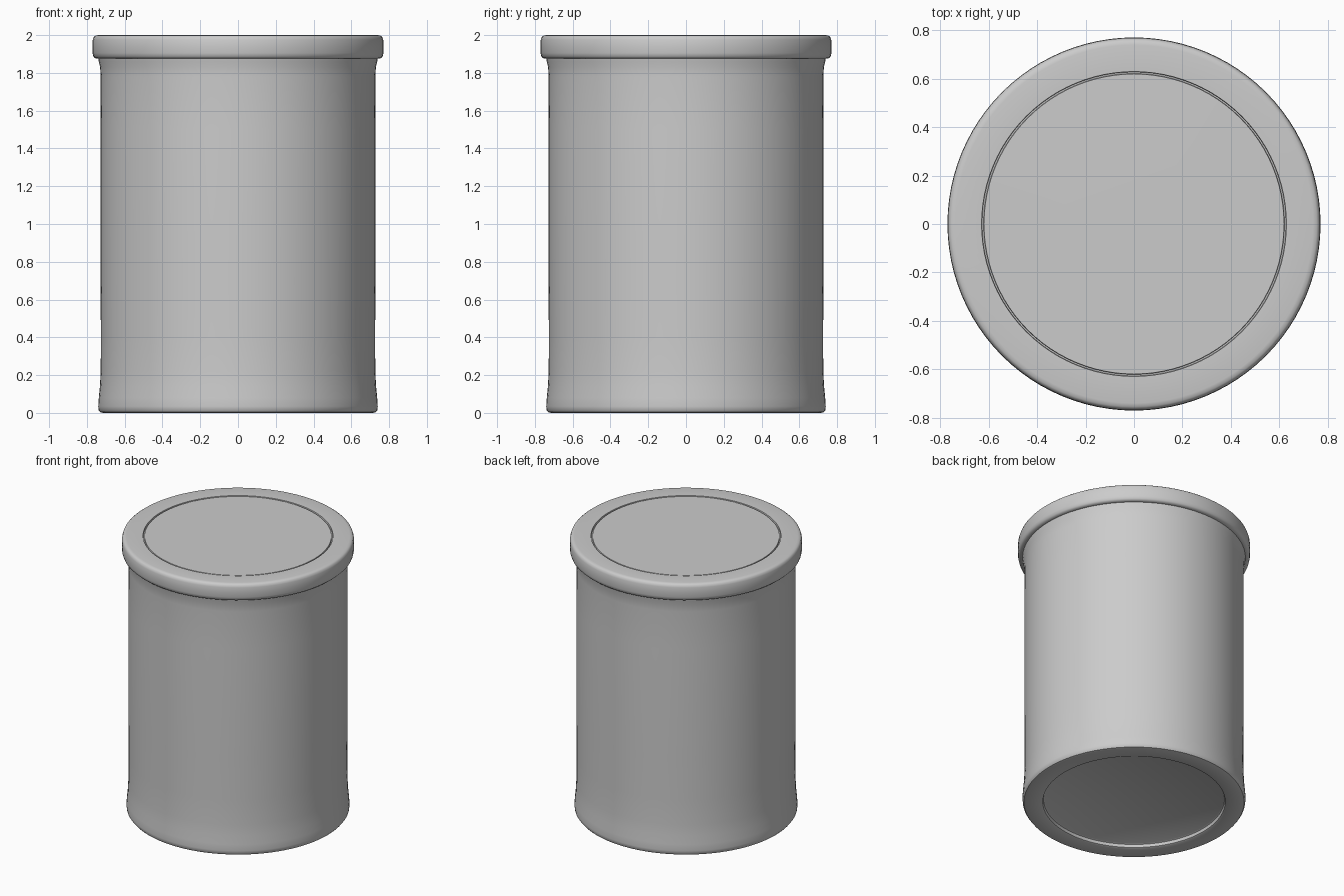
import bpy, math
from mathutils import Matrix, Vector
import bmesh

if "Cube" in bpy.data.objects:
    bpy.data.objects.remove(bpy.data.objects["Cube"])

def lathe(name, profile, steps=96):
    """Spin an (r, z) profile around the z axis; ends lie on the axis."""
    bm = bmesh.new()
    verts = [bm.verts.new((r, 0, z)) for r, z in profile]
    edges = [bm.edges.new(p) for p in zip(verts, verts[1:])]
    bmesh.ops.spin(bm, geom=verts + edges, cent=(0, 0, 0), axis=(0, 0, 1),
                   angle=2 * math.pi, steps=steps, use_duplicate=False)
    bmesh.ops.remove_doubles(bm, verts=bm.verts, dist=1e-5)
    bmesh.ops.recalc_face_normals(bm, faces=bm.faces)
    mesh = bpy.data.meshes.new(name)
    bm.to_mesh(mesh)
    bm.free()
    obj = bpy.data.objects.new(name, mesh)
    bpy.context.collection.objects.link(obj)
    bpy.ops.object.select_all(action='DESELECT')
    obj.select_set(True)
    bpy.context.view_layer.objects.active = obj
    bpy.ops.object.shade_smooth_by_angle(angle=math.radians(35))
    return obj

# Canister body: recessed base, flared foot, straight wall, flared neck
lathe("canister_body", [
    (0, 0.03), (0.59, 0.03), (0.6, 0.025), (0.605, 0.005), (0.615, 0),
    (0.715, 0), (0.73, 0.004), (0.738, 0.015), (0.74, 0.035), (0.737, 0.08),
    (0.731, 0.14), (0.727, 0.22), (0.726, 0.4), (0.728, 0.7), (0.728, 1.5),
    (0.727, 1.78), (0.73, 1.83), (0.737, 1.86), (0.74, 1.88), (0, 1.88)])

# Lid: rounded rim with a thin groove around the flat centre panel
lathe("lid", [
    (0, 1.875), (0.745, 1.875), (0.757, 1.878), (0.766, 1.887), (0.77, 1.905),
    (0.771, 1.94), (0.769, 1.975), (0.764, 1.99), (0.755, 1.997), (0.74, 2.0),
    (0.63, 1.998), (0.628, 1.985), (0.622, 1.985), (0.62, 1.996),
    (0.3, 1.997), (0, 1.998)])
